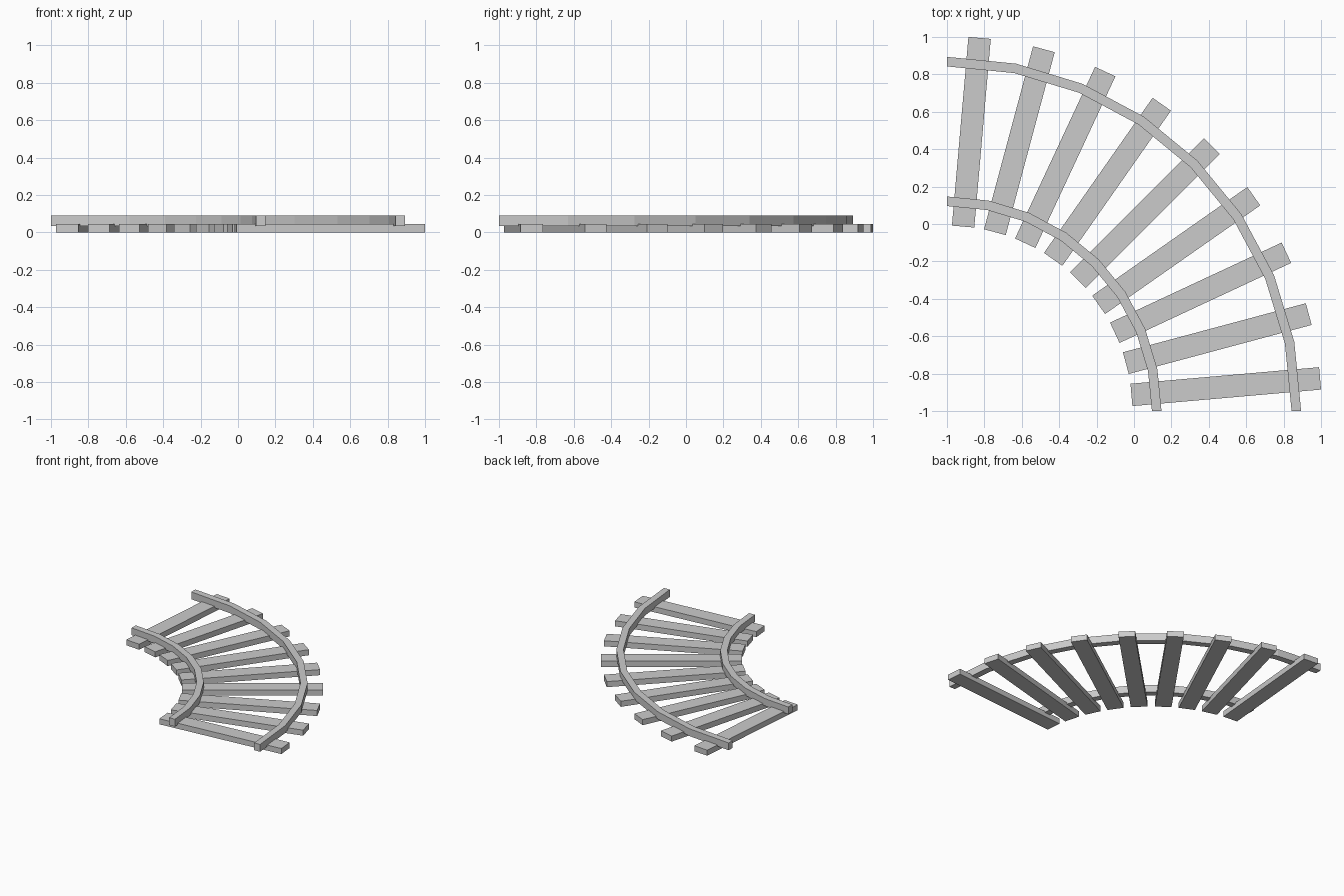
import bpy, bmesh
from math import sin, cos, pi, radians
from mathutils import Matrix, Vector

if "Cube" in bpy.data.objects:
    bpy.data.objects.remove(bpy.data.objects["Cube"])

CENTRE = Vector((-1, -1, 0))  # centre of the quarter turn

grey = bpy.data.materials.new("plain grey")
grey.use_nodes = True
colour = (0.6, 0.6, 0.6, 1)
grey.diffuse_color = colour
grey.node_tree.nodes["Principled BSDF"].inputs["Base Color"].default_value = colour


def add_object(name, bm):
    bmesh.ops.recalc_face_normals(bm, faces=bm.faces)
    mesh = bpy.data.meshes.new(name)
    bm.to_mesh(mesh)
    bm.free()
    mesh.materials.append(grey)
    obj = bpy.data.objects.new(name, mesh)
    bpy.context.collection.objects.link(obj)


def add_sleeper(name, angle, inner=0.99, outer=2.0025, width=0.12, height=0.044):
    bm = bmesh.new()
    bmesh.ops.create_cube(bm, size=1)
    size = Matrix.Diagonal((outer - inner, width, height, 1))
    place = Matrix.Translation(((inner + outer) / 2, 0, height / 2))
    turn = Matrix.Rotation(angle, 4, "Z")
    bm.transform(Matrix.Translation(CENTRE) @ turn @ place @ size)
    add_object(name, bm)


def add_rail(name, radius, segments=8, width=0.051, low=0.033, high=0.091):
    # Rectangular section swept in straight segments through a quarter turn
    bm = bmesh.new()
    section = [(radius + side * width / 2, z)
               for side, z in ((-1, low), (1, low), (1, high), (-1, high))]
    rings = []
    for i in range(segments + 1):
        a = i * pi / 2 / segments
        rings.append([bm.verts.new(CENTRE + Vector((r * cos(a), r * sin(a), z)))
                      for r, z in section])
    for a, b in zip(rings, rings[1:]):
        for k in range(4):
            n = (k + 1) % 4
            bm.faces.new((a[k], a[n], b[n], b[k]))
    bm.faces.new(rings[0])
    bm.faces.new(rings[-1])
    add_object(name, bm)


# Nine radial sleepers
for i in range(9):
    add_sleeper(f"sleeper_{i + 1}", radians(5 + 10 * i))

# Two curved rails
add_rail("inner_rail", 1.1215)
add_rail("outer_rail", 1.868)
